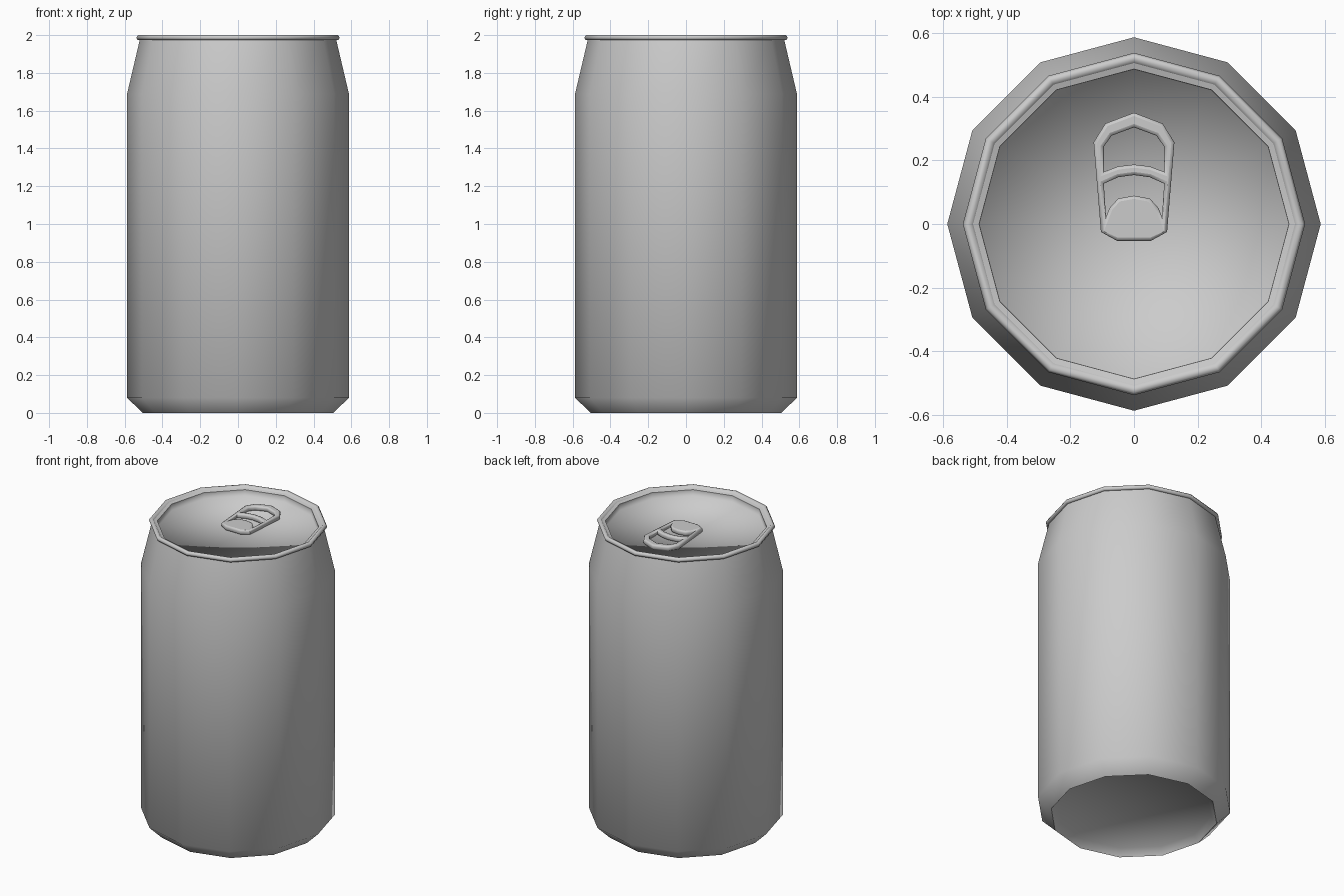
import bpy, bmesh, math

if "Cube" in bpy.data.objects:
    bpy.data.objects.remove(bpy.data.objects["Cube"])

SIDES = 12


def lathe(name, profile):
    """Revolve (radius, z) points; a zero radius becomes a single centre vertex."""
    bm = bmesh.new()
    rings = []
    for r, z in profile:
        if r == 0:
            rings.append([bm.verts.new((0, 0, z))] * SIDES)
        else:
            rings.append([bm.verts.new((r * math.cos(math.tau * i / SIDES),
                                        r * math.sin(math.tau * i / SIDES), z))
                          for i in range(SIDES)])
    for a, b in zip(rings, rings[1:]):
        for i in range(SIDES):
            j = (i + 1) % SIDES
            corners = list(dict.fromkeys((a[i], a[j], b[j], b[i])))
            f = bm.faces.new(corners)
            f.smooth = True
    me = bpy.data.meshes.new(name)
    bm.to_mesh(me)
    bm.free()
    ob = bpy.data.objects.new(name, me)
    bpy.context.collection.objects.link(ob)
    return ob


def mirrored(half):
    """Close a right-hand half outline with its mirror image across x = 0."""
    return half + [(-x, y) for x, y in reversed(half) if x > 0]


# Recessed underside, side wall with chamfered foot and tapered neck
lathe("can_base", [(0, 0.06), (0.47, 0.045), (0.505, 0.0)])
lathe("can_body", [(0.505, 0.0), (0.587, 0.08), (0.587, 1.69), (0.52, 1.975)])

# Rolled rim and its inner ledge
lathe("can_rim", [(0.52, 1.975), (0.533, 1.975), (0.538, 1.988), (0.53, 2.0),
                  (0.515, 2.0), (0.506, 1.99)])
lathe("rim_ledge", [(0.506, 1.99), (0.487, 1.984)])

# Sunken lid, softly shaded into its wall
lathe("can_lid", [(0.487, 1.984), (0.485, 1.943), (0, 1.943)])

# Pull tab: outline, finger hole and crescent slot
outline = mirrored([(0, 0.35), (0.09, 0.316), (0.127, 0.257),
                    (0.104, -0.025), (0.053, -0.053)])
finger_hole = mirrored([(0, 0.304), (0.07, 0.278), (0.095, 0.243),
                        (0.095, 0.164), (0.05, 0.181), (0, 0.187)])
slot = mirrored([(0, 0.154), (0.05, 0.147), (0.095, 0.127), (0.088, 0.022),
                 (0.077, 0.05), (0.05, 0.08), (0, 0.089)])

cu = bpy.data.curves.new("pull_tab", 'CURVE')
cu.dimensions = '2D'
cu.fill_mode = 'BOTH'
cu.extrude = 0.006
cu.bevel_depth = 0.01
cu.bevel_resolution = 1
cu.offset = -0.01
for pts in (outline, finger_hole, slot):
    sp = cu.splines.new('POLY')
    sp.points.add(len(pts) - 1)
    for p, (x, y) in zip(sp.points, pts):
        p.co = (x, y, 0, 1)
    sp.use_cyclic_u = True
tab = bpy.data.objects.new("pull_tab", cu)
tab.location.z = 1.96
bpy.context.collection.objects.link(tab)
bpy.context.view_layer.objects.active = tab
tab.select_set(True)
bpy.ops.object.convert(target='MESH')
bpy.ops.object.shade_smooth_by_angle(angle=math.radians(50))
